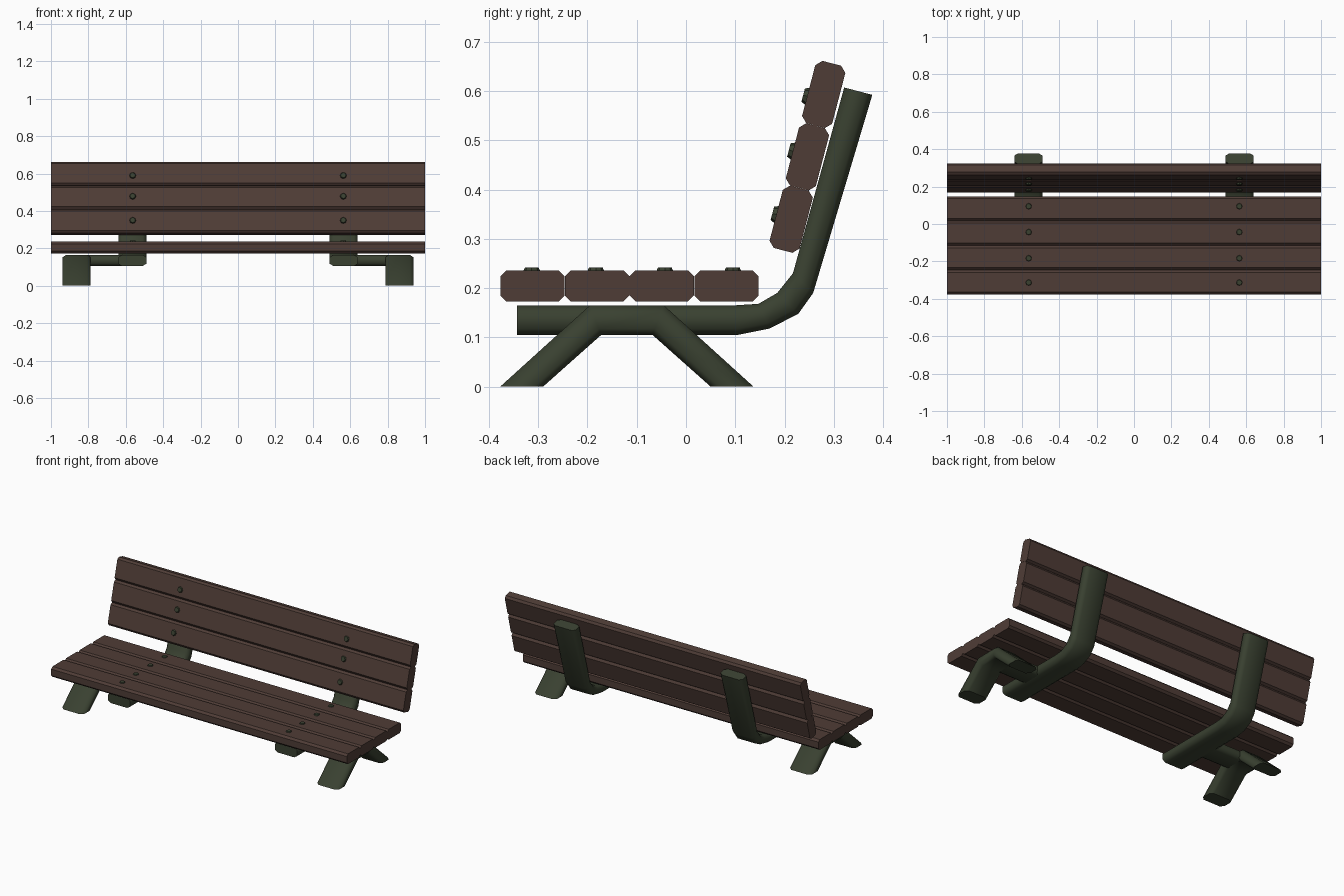
import bpy, bmesh, math
from mathutils import Vector

if "Cube" in bpy.data.objects:
    bpy.data.objects.remove(bpy.data.objects["Cube"])


def material(name, rgb):
    m = bpy.data.materials.new(name)
    m.diffuse_color = (*rgb, 1)
    m.use_nodes = True
    m.node_tree.nodes["Principled BSDF"].inputs["Base Color"].default_value = m.diffuse_color
    return m


WOOD = material("brown wood", (0.078, 0.046, 0.037))
METAL = material("dark green metal", (0.041, 0.052, 0.030))


def finish(bm, name, mat):
    bmesh.ops.recalc_face_normals(bm, faces=bm.faces)
    me = bpy.data.meshes.new(name)
    bm.to_mesh(me)
    bm.free()
    me.materials.append(mat)
    ob = bpy.data.objects.new(name, me)
    bpy.context.collection.objects.link(ob)
    return ob


def loft(rings, name, mat, smooth):
    """Skin rings of points; end caps stay flat."""
    bm = bmesh.new()
    vs = [[bm.verts.new(p) for p in r] for r in rings]
    n = len(vs[0])
    for a, b in zip(vs, vs[1:]):
        for i in range(n):
            bm.faces.new((a[i], a[(i + 1) % n], b[(i + 1) % n], b[i])).smooth = smooth
    bm.faces.new(vs[0])
    bm.faces.new(vs[-1])
    return finish(bm, name, mat)


def octagon(w, h, cw, ch):
    return [(-w + cw, -h), (w - cw, -h), (w, -h + ch), (w, h - ch),
            (w - cw, h), (-w + cw, h), (-w, h - ch), (-w, -h + ch)]


def slat(name, centre, along):
    """Chamfered plank along x; 'along' is its width direction in the yz plane."""
    n = Vector((0, -along.z, along.y))
    sec = octagon(0.0653, 0.0315, 0.012, 0.012)
    loft([[centre + along * u + n * v + Vector((x, 0, 0)) for u, v in sec]
          for x in (-1, 1)], name, WOOD, False)


def bolt(name, pos, normal):
    bm = bmesh.new()
    bmesh.ops.create_cone(bm, cap_ends=True, segments=8, radius1=0.02,
                          radius2=0.014, depth=0.014)
    bmesh.ops.rotate(bm, verts=bm.verts,
                     matrix=Vector((0, 0, 1)).rotation_difference(normal).to_matrix())
    bmesh.ops.translate(bm, verts=bm.verts, vec=pos)
    finish(bm, name, METAL)


def tube(name, stations, xc):
    """Wide flattened tube; stations are (outer y, z, inner y, z) pairs."""
    sec = octagon(0.075, 1, 0.02, 0.42)
    rings = []
    for oy, oz, iy, iz in stations:
        o, i = Vector((0, oy, oz)), Vector((0, iy, iz))
        rings.append([(o + i) / 2 + (i - o) / 2 * v + Vector((xc + u, 0, 0))
                      for u, v in sec])
    loft(rings, name, METAL, True)


# Seat slats and bolts
for k, by in enumerate((-0.313, -0.183, -0.043, 0.095)):
    slat(f"seat_slat_{k}", Vector((0, -0.3115 + 0.1312 * k, 0.2045)), Vector((0, 1, 0)))
    for s in (-1, 1):
        bolt(f"seat_bolt_{k}_{s}", Vector((s * 0.563, by, 0.2345)), Vector((0, 0, 1)))

# Backrest slats and bolts
tilt = math.radians(14.6)
up = Vector((0, math.sin(tilt), math.cos(tilt)))
front = Vector((0, -math.cos(tilt), math.sin(tilt)))
base = Vector((0, 0.197, 0.2765))
for k, bs in enumerate((0.067, 0.2, 0.315)):
    slat(f"back_slat_{k}", base + up * (0.0653 + 0.1308 * k), up)
    for s in (-1, 1):
        bolt(f"back_bolt_{k}_{s}", base + up * bs + front * 0.033 + Vector((s * 0.563, 0, 0)), front)

# Bent supports, leg pairs and the bars joining them
SUPPORT = [(-0.343, 0.105, -0.343, 0.165), (0.105, 0.105, 0.10, 0.165),
           (0.170, 0.118, 0.147, 0.168), (0.228, 0.148, 0.185, 0.190),
           (0.258, 0.190, 0.217, 0.230), (0.378, 0.592, 0.321, 0.607)]
LEGS = [(-0.290, 0, -0.377, 0), (-0.172, 0.105, -0.195, 0.165),
        (-0.068, 0.105, -0.045, 0.165), (0.050, 0, 0.137, 0)]
for s, side in ((-1, "left"), (1, "right")):
    tube(f"{side}_support", SUPPORT, s * 0.565)
    tube(f"{side}_legs", LEGS, s * 0.863)
    bar = octagon(0.07, 0.029, 0.02, 0.0125)
    loft([[Vector((s * x, -0.12 + u, 0.135 + v)) for u, v in bar]
          for x in (0.60, 0.83)], f"{side}_joining_bar", METAL, True)
